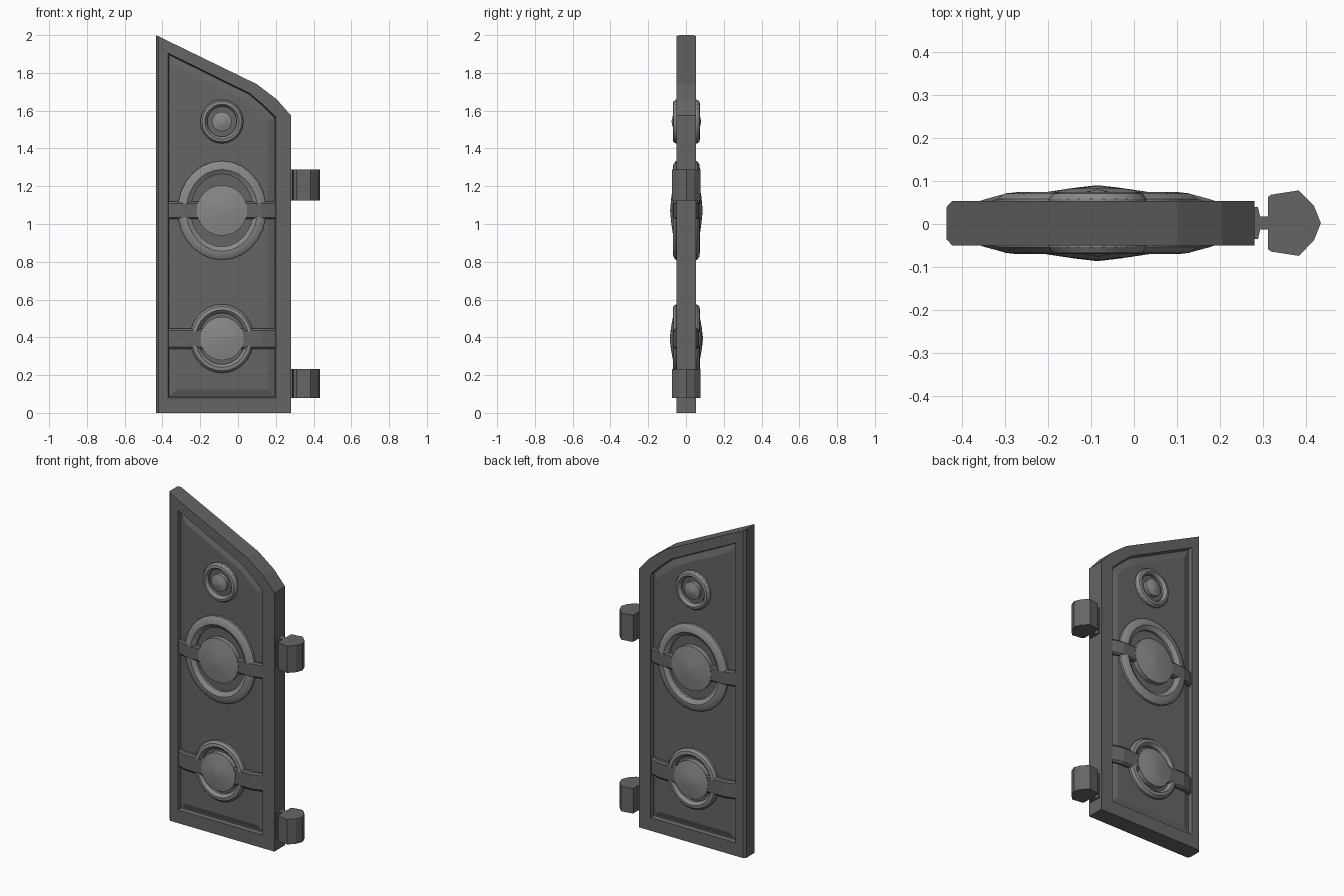
import bpy, bmesh
from math import sin, cos, pi, asin
from mathutils import Vector

if "Cube" in bpy.data.objects:
    bpy.data.objects.remove(bpy.data.objects["Cube"])


def material(name, v):
    m = bpy.data.materials.new(name)
    m.use_nodes = True
    m.diffuse_color = (v, v, v, 1)
    m.node_tree.nodes["Principled BSDF"].inputs["Base Color"].default_value = (v, v, v, 1)
    return m


DARK = material("dark iron", 0.13)
LIGHT = material("light iron", 0.25)
MID_Y = 0.002


def loft(name, loops, mat, closed=False, smooth=0):
    """Skin a series of equal-length vertex loops; caps the ends unless closed."""
    bm = bmesh.new()
    rows = [[bm.verts.new(p) for p in loop] for loop in loops]
    n = len(rows[0])
    pairs = list(zip(rows, rows[1:])) + ([(rows[-1], rows[0])] if closed else [])
    for a, b in pairs:
        for i in range(n):
            j = (i + 1) % n
            bm.faces.new((a[i], a[j], b[j], b[i]))
    if not closed:
        bm.faces.new(rows[0])
        bm.faces.new(rows[-1])
    bmesh.ops.recalc_face_normals(bm, faces=bm.faces)
    me = bpy.data.meshes.new(name)
    bm.to_mesh(me)
    bm.free()
    ob = bpy.data.objects.new(name, me)
    me.materials.append(mat)
    bpy.context.collection.objects.link(ob)
    if smooth:
        bpy.ops.object.select_all(action='DESELECT')
        ob.select_set(True)
        bpy.context.view_layer.objects.active = ob
        bpy.ops.object.shade_smooth_by_angle(angle=smooth)
    return ob


def inset(pts, d):
    """Offset a counter-clockwise outline inward by d."""
    out = []
    for i, p in enumerate(pts):
        p, a, b = Vector(p), Vector(pts[i - 1]), Vector(pts[(i + 1) % len(pts)])
        u, v = (p - a).normalized(), (b - p).normalized()
        m = (Vector((-u.y, u.x)) + Vector((-v.y, v.x)))
        out.append(p + m * (2 * d / m.length_squared))
    return out


# Gate leaf: frame, groove and raised field on both faces
outer = [(-.435, 0), (.28, 0), (.28, 1.575), (.205, 1.66), (.10, 1.74), (-.435, 2)]
face = [(max(x, -.422), min(z, 1.994)) for x, z in outer]
inner = [(-.37, .08), (.2, .08), (.2, 1.565), (.14, 1.625), (.065, 1.69), (-.37, 1.905)]
half = [(outer, .038), (face, .052), (inner, .052), (inset(inner, .006), .03),
        (inset(inner, .012), .03), (inset(inner, .045), .042)]
layers = [(p, -y) for p, y in reversed(half)] + half
loft("gate_leaf", [[(x, y + MID_Y, z) for x, z in p] for p, y in layers], DARK)

CX = -.085


def ring(name, s, z, rx, rz, width, gap):
    """Raised ring, split in two arcs when a strap of half height gap crosses it."""
    section = [(0, .03), (0, .056), (.25, .069), (.65, .072), (1, .055), (1, .03)]

    def loop(a):
        return [(CX + (rx - t * width) * cos(a), MID_Y + s * y,
                 z + (rz - t * width) * sin(a)) for t, y in section]
    if not gap:
        loft(name, [loop(2 * pi * i / 24) for i in range(24)], LIGHT, True, .6)
        return
    a0 = asin(gap / rz)
    for label, start in (("upper", 0), ("lower", pi)):
        arc = [start + a0 + (pi - 2 * a0) * i / 12 for i in range(13)]
        loft(name + "_" + label, [loop(a) for a in arc], LIGHT, False, .6)


def boss(name, s, z, r, rim, apex):
    """Shallow pointed disc."""
    rows = [(r, .03), (r, rim), (r * .5, (rim + apex) / 2 + .002), (.002, apex)]
    loft(name, [[(CX + q * cos(2 * pi * i / 24), MID_Y + s * y, z + q * sin(2 * pi * i / 24))
                 for i in range(24)] for q, y in rows], LIGHT, False, .5)


def strap(name, s, z, h):
    """Flat band, rising from the frame to pass under the boss."""
    path = [(-.368, .048), (-.345, .056), (-.30, .068), (-.2, .068),
            (.03, .068), (.13, .068), (.175, .056), (.198, .048)]
    loft(name, [[(x, MID_Y + s * yy, z + zz) for yy, zz in
                 ((.03, -h), (y - .008, -h), (y, -h * .8), (y, h * .8), (y - .008, h), (.03, h))]
                for x, y in path], DARK)


for side, s in (("front", -1), ("back", 1)):
    ring(side + "_top_ring", s, 1.542, .114, .116, .036, 0)
    boss(side + "_top_boss", s, 1.542, .052, .064, .078)
    ring(side + "_middle_ring", s, 1.072, .235, .262, .07, .042)
    strap(side + "_middle_strap", s, 1.072, .046)
    boss(side + "_middle_boss", s, 1.072, .134, .07, .086)
    ring(side + "_lower_ring", s, .393, .17, .182, .046, .044)
    strap(side + "_lower_strap", s, .393, .054)
    boss(side + "_lower_boss", s, .393, .115, .071, .088)

# Hinges: mounting plate, thin neck and faceted knuckle
edge = [(.275, .037), (.288, .037), (.293, .015), (.311, .015), (.311, .06),
        (.318, .066), (.383, .076), (.418, .04)]
profile = edge + [(.434, 0)] + [(x, -y) for x, y in reversed(edge)]
for name, z0, z1 in (("upper_hinge", 1.125, 1.288), ("lower_hinge", .08, .232)):
    loft(name, [[(x, y + MID_Y, z) for x, y in profile] for z in (z0, z1)], DARK)
